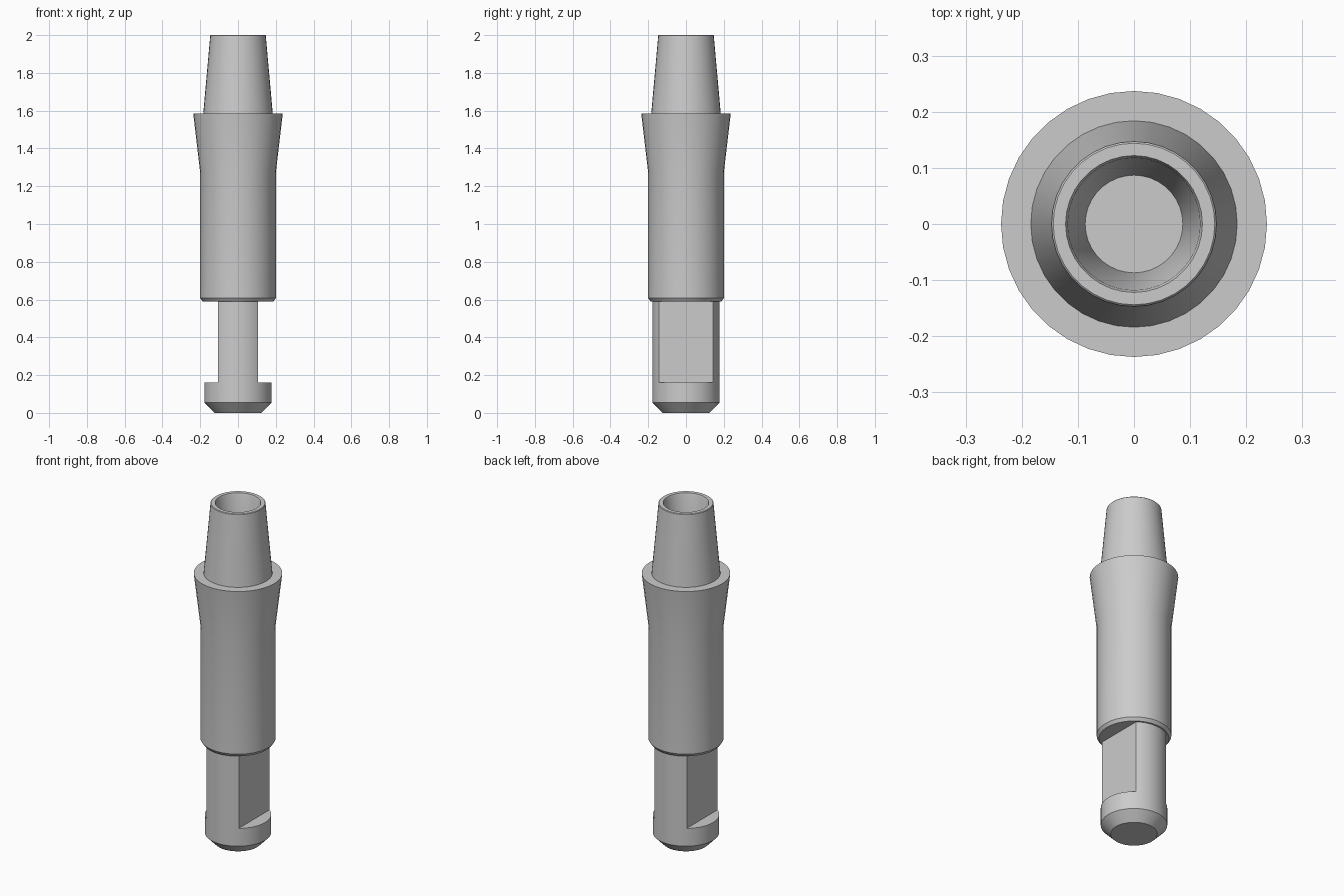
import bpy
import bmesh
import math
from mathutils import Matrix, Vector

SIDES = 36

if "Cube" in bpy.data.objects:
    bpy.data.objects.remove(bpy.data.objects["Cube"], do_unlink=True)

metal = bpy.data.materials.new("grey metal")
metal.use_nodes = True
colour = (0.6, 0.6, 0.6, 1)
metal.diffuse_color = colour
metal.node_tree.nodes["Principled BSDF"].inputs["Base Color"].default_value = colour


def add_object(name, bm):
    bmesh.ops.recalc_face_normals(bm, faces=bm.faces)
    mesh = bpy.data.meshes.new(name)
    bm.to_mesh(mesh)
    bm.free()
    mesh.materials.append(metal)
    obj = bpy.data.objects.new(name, mesh)
    bpy.context.collection.objects.link(obj)
    return obj


def lathe(name, profile):
    """Turn a (radius, height) profile around z and cap both ends."""
    bm = bmesh.new()
    rings = []
    for r, z in profile:
        angles = [math.tau * i / SIDES for i in range(SIDES)]
        rings.append([bm.verts.new((r * math.cos(a), r * math.sin(a), z)) for a in angles])
    for low, high in zip(rings, rings[1:]):
        for i in range(SIDES):
            j = (i + 1) % SIDES
            bm.faces.new((low[i], low[j], high[j], high[i]))
    bm.faces.new(rings[0])
    bm.faces.new(rings[-1])
    return add_object(name, bm)


def select_only(obj):
    bpy.ops.object.select_all(action='DESELECT')
    obj.select_set(True)
    bpy.context.view_layer.objects.active = obj


# Sleeve with flared collar, tapered nose and conical blind bore
sleeve = lathe("sleeve", [
    (0.16, 0.59), (0.187, 0.59), (0.2, 0.608), (0.2, 1.27), (0.237, 1.585),
    (0.184, 1.585), (0.147, 1.997), (0.144, 2.0),
    (0.122, 2.0), (0.118, 1.99), (0.087, 1.6)])

# Shank with chamfered foot
shank = lathe("shank", [(0.125, 0), (0.178, 0.055), (0.178, 0.62)])

# Wrench flats on both sides of the shank
for side in (-1, 1):
    bm = bmesh.new()
    box = Matrix.Translation(Vector((side * 0.205, 0, 0.46))) @ Matrix.Diagonal((0.2, 0.6, 0.6, 1))
    bmesh.ops.create_cube(bm, size=1, matrix=box)
    cutter = add_object("flat_cutter", bm)
    cutter.hide_render = True
    cut = shank.modifiers.new("flat", 'BOOLEAN')
    cut.operation = 'DIFFERENCE'
    cut.solver = 'EXACT'
    cut.object = cutter
    select_only(shank)
    bpy.ops.object.modifier_apply(modifier=cut.name)
    bpy.data.objects.remove(cutter, do_unlink=True)

# Soft turned surfaces with crisp edges
for part in (sleeve, shank):
    select_only(part)
    bpy.ops.object.shade_smooth_by_angle(angle=math.radians(30))
